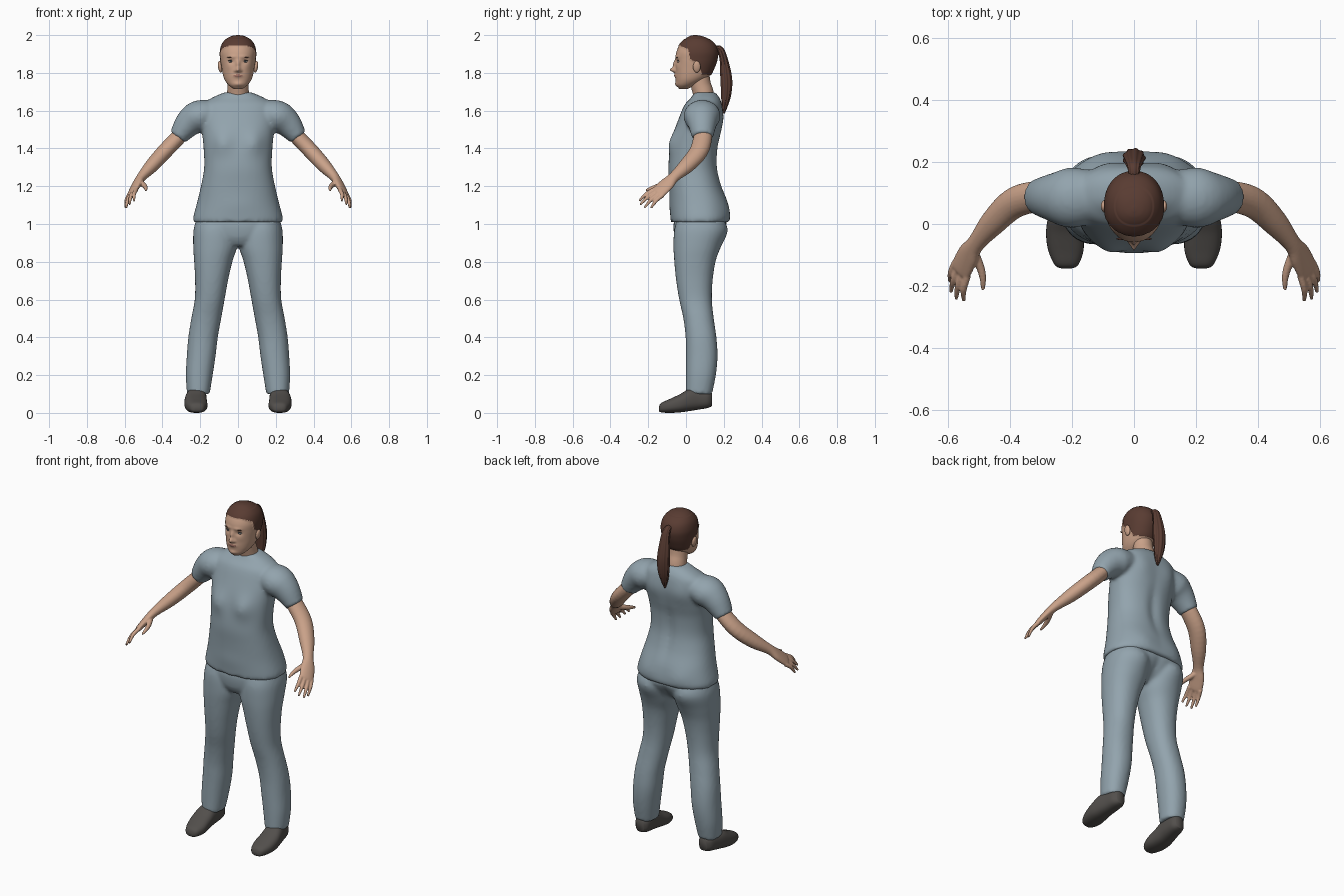
import bpy, bmesh, math
from mathutils import Vector
from mathutils.bvhtree import BVHTree

if "Cube" in bpy.data.objects:
    bpy.data.objects.remove(bpy.data.objects["Cube"])


def material(name, *rgb):
    m = bpy.data.materials.new(name)
    m.use_nodes = True
    m.diffuse_color = (*rgb, 1)
    m.node_tree.nodes["Principled BSDF"].inputs["Base Color"].default_value = (*rgb, 1)
    return m


CLOTH = material("blue grey cloth", .29, .37, .42)
SKIN = material("skin", .59, .36, .25)
HAIR = material("brown hair", .10, .045, .032)
SHOE = material("dark grey shoe", .085, .078, .072)
LIPS = material("lips", .36, .17, .13)
WHITE = material("eye white", .55, .53, .5)
IRIS = material("eye iris", .05, .06, .07)


def smooth_rows(rows, steps):
    """Catmull-Rom interpolation between rows of numbers."""
    out = []
    for i in range(len(rows) - 1):
        a, b, c, d = (rows[max(i - 1, 0)], rows[i], rows[i + 1], rows[min(i + 2, len(rows) - 1)])
        for k in range(steps):
            t = k / steps
            out.append([.5 * (2 * q + (r - p) * t + (2 * p - 5 * q + 4 * r - s) * t * t
                              + (3 * q - p - 3 * r + s) * t ** 3) for p, q, r, s in zip(a, b, c, d)])
    return out + [list(rows[-1])]


def skin_loops(bm, loops):
    """Bridge loops of points into a closed skin."""
    rings = [[bm.verts.new(p) for p in loop] for loop in loops]
    n = len(rings[0])
    for a, b in zip(rings, rings[1:]):
        for i in range(n):
            bm.faces.new((a[i], a[(i + 1) % n], b[(i + 1) % n], b[i]))
    bm.faces.new(rings[0])
    bm.faces.new(rings[-1])


def circle(n, p=2.0):
    power = lambda v: math.copysign(abs(v) ** (2 / p), v)
    return [(power(math.cos(a)), power(math.sin(a))) for a in (2 * math.pi * i / n for i in range(n))]


def stack(bm, rows, n=48, p=2.2, steps=5, side=1, along_y=False):
    """Rows: position, centre x, half width, low edge, high edge."""
    loops = []
    for t, c, r, lo, hi in smooth_rows(rows, steps):
        loop = []
        for u, v in circle(n, p):
            depth = (lo + hi) / 2 + v * (hi - lo) / 2
            x = side * (c + r * u)
            loop.append((x, t, depth) if along_y else (x, depth, t))
        loops.append(loop)
    skin_loops(bm, loops)


def tube(bm, rows, ref, n=24, steps=4, side=1, ridges=0.0):
    """Rows: x, y, z, radius along ref, radius across it."""
    rows = smooth_rows(rows, steps)
    pts = [Vector(r[:3]) for r in rows]
    loops = []
    for i, row in enumerate(rows):
        t = (pts[min(i + 1, len(pts) - 1)] - pts[max(i - 1, 0)]).normalized()
        a = Vector(ref)
        a = (a - t * a.dot(t)).normalized()
        b = t.cross(a)
        loop = []
        for k, (u, v) in enumerate(circle(n)):
            g = 1 + ridges * math.cos(2 * math.pi * k * 9 / n)
            q = pts[i] + (a * u * row[3] + b * v * row[4]) * g
            loop.append((q.x * side, q.y, q.z))
        loops.append(loop)
    skin_loops(bm, loops)


def bump(bm, facing, mid, spots):
    """Soft mounds: x, z, x spread, z spread, height; mirrored when off centre."""
    for v in bm.verts:
        w = min(max((v.co.y - mid) * facing / .05, 0), 1)
        push = sum(h * math.exp(-((abs(v.co.x) - x) / sx) ** 2 - ((v.co.z - z) / sz) ** 2)
                   for x, z, sx, sz, h in spots)
        v.co.y += facing * w * push


def finish(bm, name, mats, voxel=0, relax=0):
    bmesh.ops.recalc_face_normals(bm, faces=bm.faces)
    for f in bm.faces:
        f.smooth = True
    me = bpy.data.meshes.new(name)
    bm.to_mesh(me)
    bm.free()
    for m in mats:
        me.materials.append(m)
    ob = bpy.data.objects.new(name, me)
    bpy.context.collection.objects.link(ob)
    if voxel:
        mod = ob.modifiers.new("blend", "REMESH")
        mod.mode, mod.voxel_size, mod.use_smooth_shade = "VOXEL", voxel, True
        mod = ob.modifiers.new("relax", "SMOOTH")
        mod.factor, mod.iterations = .5, relax
    return ob


def ball(name, mat, centre, size, tilt=0.0):
    bm = bmesh.new()
    bmesh.ops.create_uvsphere(bm, u_segments=20, v_segments=12, radius=1)
    ob = finish(bm, name, [mat])
    ob.location, ob.scale, ob.rotation_euler = centre, size, (0, tilt, 0)


SIDES = (("left", 1), ("right", -1))

# Shirt: torso with sleeves blended in
bm = bmesh.new()
stack(bm, [(1.01, 0, .238, -.08, .228), (1.04, 0, .236, -.082, .234), (1.12, 0, .215, -.085, .22),
           (1.21, 0, .194, -.09, .187), (1.3, 0, .179, -.094, .168), (1.4, 0, .182, -.083, .17),
           (1.48, 0, .19, -.066, .185), (1.56, 0, .2, -.038, .196), (1.63, 0, .19, -.008, .19),
           (1.667, 0, .14, .025, .178), (1.697, 0, .072, .045, .155)], n=64, p=2.3)
bump(bm, -1, .05, [(.085, 1.43, .05, .06, .02), (0, 1.1, .1, .05, .004)])
bump(bm, 1, .08, [(0, 1.32, .03, .15, -.014), (.09, 1.56, .05, .07, .008), (.11, 1.07, .06, .05, .008)])
for _, s in SIDES:
    tube(bm, [(.1, .095, 1.59, .075, .06), (.2, .085, 1.572, .098, .085),
              (.262, .086, 1.532, .078, .074), (.318, .088, 1.46, .056, .049)], (0, 1, 0), side=s)
finish(bm, "shirt", [CLOTH], .01, 5)

# Trousers: hips and two legs
bm = bmesh.new()
stack(bm, [(.885, 0, .1, -.035, .12), (.93, 0, .19, -.06, .175), (1, 0, .228, -.066, .215),
           (1.05, 0, .2, -.05, .2)])
for _, s in SIDES:
    stack(bm, [(.1, .21, .06, 0, .138), (.2, .205, .071, 0, .158), (.3, .195, .076, 0, .167),
               (.4, .185, .078, -.002, .161), (.5, .168, .079, -.014, .147), (.6, .15, .079, -.036, .137),
               (.7, .14, .087, -.052, .141), (.8, .131, .101, -.062, .156), (.88, .121, .116, -.066, .182),
               (.97, .118, .117, -.062, .212), (1.04, .115, .1, -.04, .19)], side=s)
bump(bm, 1, .08, [(.11, .95, .06, .07, .01), (0, .93, .025, .07, -.012)])
finish(bm, "trousers", [CLOTH], .01, 4)

# Arms with hands, and shoes
for label, s in SIDES:
    bm = bmesh.new()
    spread = Vector((.05, .06, -.04)).normalized()
    tube(bm, [(.25, .09, 1.53, .045, .04), (.32, .088, 1.455, .05, .041), (.39, .066, 1.382, .05, .041),
              (.455, .005, 1.31, .043, .037), (.51, -.062, 1.25, .03, .025), (.535, -.1, 1.212, .041, .021),
              (.558, -.145, 1.17, .043, .016), (.564, -.158, 1.16, .036, .01)], spread, side=s)
    knuckle = Vector((.557, -.145, 1.168))
    tips = [(.55, -.248, 1.122), (.574, -.243, 1.102), (.591, -.22, 1.086), (.595, -.186, 1.084)]
    for i, tip in enumerate(tips):
        base = knuckle + spread * (i - 1.5) * .022
        mid = base.lerp(Vector(tip), .5) + Vector((.006, -.003, .006))
        tube(bm, [(*base, .012, .012), (*mid, .0105, .0105), (*tip, .006, .006)], spread, 12, side=s)
    tube(bm, [(.522, -.085, 1.225, .016, .018), (.498, -.135, 1.205, .014, .014),
              (.488, -.175, 1.192, .011, .011), (.488, -.213, 1.178, .006, .006)], spread, 12, side=s)
    finish(bm, label + "_arm", [SKIN], .0045, 2)

    bm = bmesh.new()
    stack(bm, [(-.144, .218, .015, .012, .03), (-.132, .218, .038, .003, .052), (-.085, .22, .057, 0, .074),
               (-.03, .224, .06, .003, .1), (.02, .222, .056, .01, .128), (.07, .216, .05, .018, .126),
               (.115, .212, .043, .026, .118), (.138, .21, .026, .036, .105)],
          n=36, p=2.5, side=s, along_y=True)
    finish(bm, label + "_shoe", [SHOE])

# Neck
bm = bmesh.new()
tube(bm, [(0, .1, 1.62, .062, .055), (0, .092, 1.69, .058, .055), (0, .078, 1.74, .055, .053),
          (0, .07, 1.8, .056, .053)], (1, 0, 0), 32)
finish(bm, "neck", [SKIN])

# Head: face shaped by soft mounds, hair and lips picked by position
bm = bmesh.new()
stack(bm, [(1.716, 0, .024, -.036, .01), (1.735, 0, .05, -.05, .05), (1.76, 0, .069, -.054, .095),
           (1.79, 0, .08, -.056, .13), (1.83, 0, .087, -.055, .15), (1.87, 0, .092, -.055, .164),
           (1.91, 0, .094, -.051, .168), (1.95, 0, .084, -.033, .153), (1.98, 0, .06, -.003, .118),
           (1.994, 0, .034, .02, .085), (1.999, 0, .006, .04, .055)], n=112, p=2.15, steps=10)
bump(bm, -1, .0, [(0, 1.816, .012, .013, .028), (0, 1.845, .01, .022, .013), (.016, 1.811, .007, .008, .006),
                  (.037, 1.86, .018, .012, -.007), (.03, 1.886, .025, .009, .004),
                  (0, 1.785, .022, .01, .007), (0, 1.74, .022, .012, .006), (.05, 1.83, .02, .018, .003)])
HAIRLINE = [(-.2, 1.945), (-.03, 1.943), (.012, 1.925), (.026, 1.87), (.065, 1.855), (.085, 1.795), (.3, 1.765)]


def is_hair(c):
    for (y0, z0), (y1, z1) in zip(HAIRLINE, HAIRLINE[1:]):
        if y0 <= c.y < y1:
            return c.z > z0 + (z1 - z0) * (c.y - y0) / (y1 - y0)
    return False


for f in bm.faces:
    c = f.calc_center_median()
    if is_hair(c):
        f.material_index = 1
    elif c.y < 0 and (c.x / .024) ** 2 + ((c.z - 1.785) / .008) ** 2 < 1:
        f.material_index = 2
bm.normal_update()
bvh = BVHTree.FromBMesh(bm)
hairy = {v for f in bm.faces if f.material_index == 1 for v in f.verts}
for v in hairy:
    d = v.co - Vector((0, .06, 1.86))
    v.co += d.normalized() * .003 * (1 if v.co.z < 1.98 else .3)
finish(bm, "head", [SKIN, HAIR, LIPS])


def face_point(x, z, out):
    hit = bvh.ray_cast(Vector((x, -1, z)), Vector((0, 1, 0)))[0]
    return (x, hit.y - out, z)


# Eyes, brows and ears
for label, s in SIDES:
    ball(label + "_eye", WHITE, face_point(s * .037, 1.86, -.003), (.014, .006, .0055))
    ball(label + "_iris", IRIS, face_point(s * .037, 1.86, .0015), (.0055, .0025, .005))
    ball(label + "_eyelid", IRIS, face_point(s * .038, 1.866, -.001), (.016, .004, .0018), s * .08)
    ball(label + "_brow", HAIR, face_point(s * .038, 1.881, -.001), (.02, .004, .0028), -s * .12)
    ball(label + "_ear", SKIN, (s * .095, .057, 1.832), (.011, .02, .031), s * .15)

# Ponytail with ridged strands
bm = bmesh.new()
tube(bm, [(0, .145, 1.925, .016, .014), (0, .18, 1.925, .02, .017), (0, .2, 1.87, .028, .021),
          (0, .213, 1.77, .036, .03), (0, .213, 1.69, .032, .026), (0, .205, 1.63, .02, .017),
          (0, .2, 1.585, .005, .005)], (1, 0, 0), 72, 6, ridges=.06)
finish(bm, "ponytail", [HAIR])
